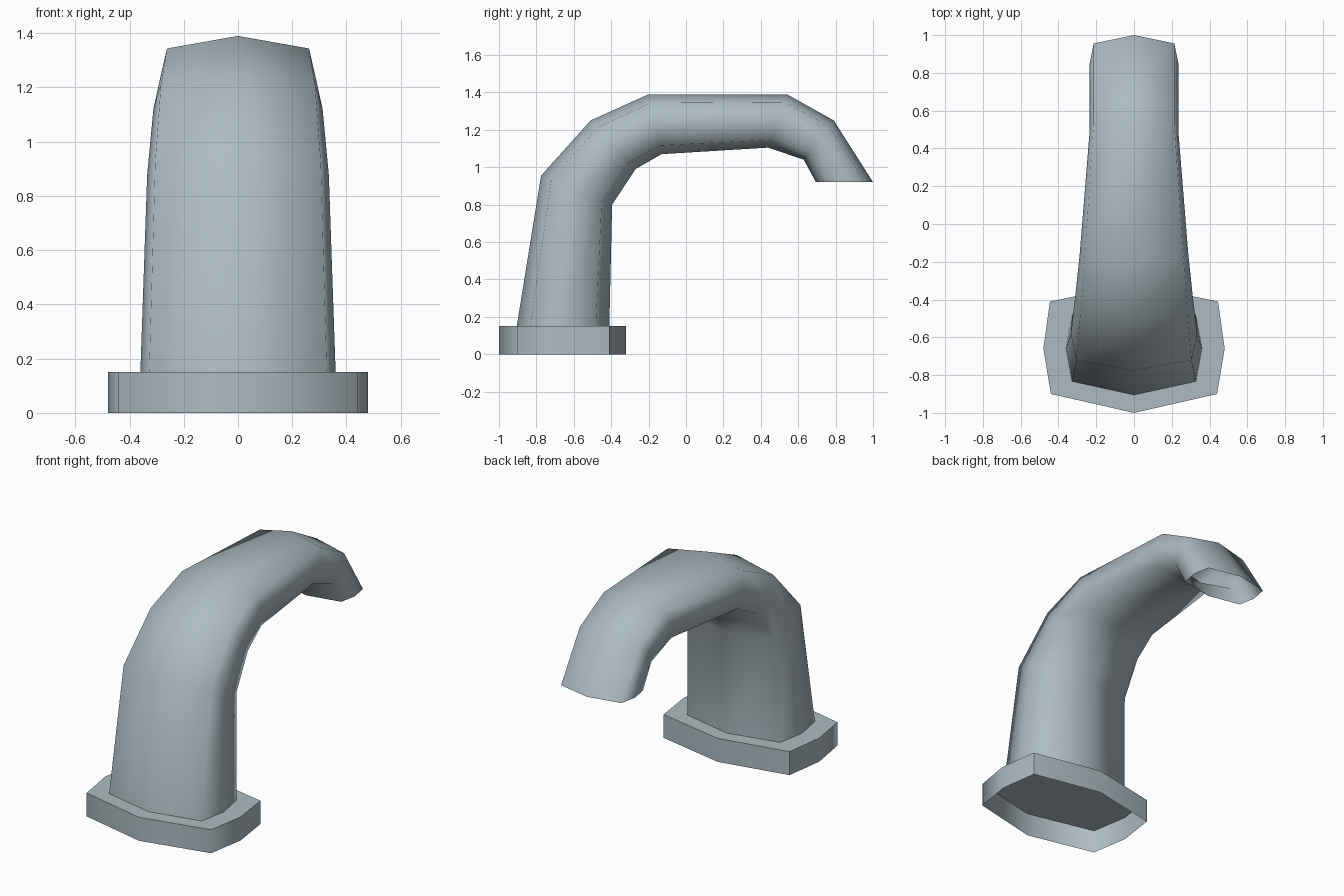
import bpy
import math

if "Cube" in bpy.data.objects:
    bpy.data.objects.remove(bpy.data.objects["Cube"])

# One blue-grey metal colour
metal = bpy.data.materials.new("blue_grey_metal")
metal.diffuse_color = (0.42, 0.50, 0.54, 1.0)
metal.use_nodes = True
metal.node_tree.nodes["Principled BSDF"].inputs["Base Color"].default_value = metal.diffuse_color


def loft(name, rings, cap_last=False, smooth_angle=180):
    """Skin a list of equal-length closed rings."""
    n = len(rings[0])
    verts = [p for ring in rings for p in ring]
    faces = []
    for r in range(len(rings) - 1):
        for i in range(n):
            j = (i + 1) % n
            faces.append((r * n + i, r * n + j, (r + 1) * n + j, (r + 1) * n + i))
    if cap_last:
        faces.append(tuple(range((len(rings) - 1) * n, len(rings) * n)))
    mesh = bpy.data.meshes.new(name)
    mesh.from_pydata(verts, [], faces)
    mesh.materials.append(metal)
    obj = bpy.data.objects.new(name, mesh)
    bpy.context.collection.objects.link(obj)
    bpy.ops.object.select_all(action='DESELECT')
    obj.select_set(True)
    bpy.context.view_layer.objects.active = obj
    bpy.ops.object.shade_smooth_by_angle(angle=math.radians(smooth_angle))
    return obj


def mirrored(half):
    """Close a half outline (first and last points on x = 0) by mirroring it."""
    return half + [(-x, y, z) for x, y, z in half[-2:0:-1]]


# Base flange: eight-sided shell, closed on top and open underneath
outline = [(0, -1.0), (0.44, -0.9), (0.48, -0.66), (0.445, -0.41), (0, -0.32)]
loft("base_flange",
     [mirrored([(x, y, z) for x, y in outline]) for z in (0.0, 0.15)],
     cap_last=True, smooth_angle=69)

# Spout: outer (y, z), inner (y, z) and half width at each bend
stations = [
    ((-0.905, 0.15), (-0.41, 0.15), 0.36),
    ((-0.775, 0.955), (-0.395, 0.80), 0.335),
    ((-0.51, 1.25), (-0.27, 0.99), 0.312),
    ((-0.20, 1.39), (-0.13, 1.07), 0.288),
    ((0.54, 1.39), (0.44, 1.105), 0.235),
    ((0.79, 1.25), (0.63, 1.04), 0.235),
    ((1.0, 0.92), (0.695, 0.92), 0.235),
]
# Cross-section: width factor and position from outer to inner side
section = [(0, 0), (0.91, 0.145), (1, 0.5), (0.91, 0.855), (0, 1)]
rings = []
for (oy, oz), (iy, iz), w in stations:
    rings.append(mirrored([(w * f, oy + (iy - oy) * t, oz + (iz - oz) * t)
                           for f, t in section]))
loft("spout", rings)
